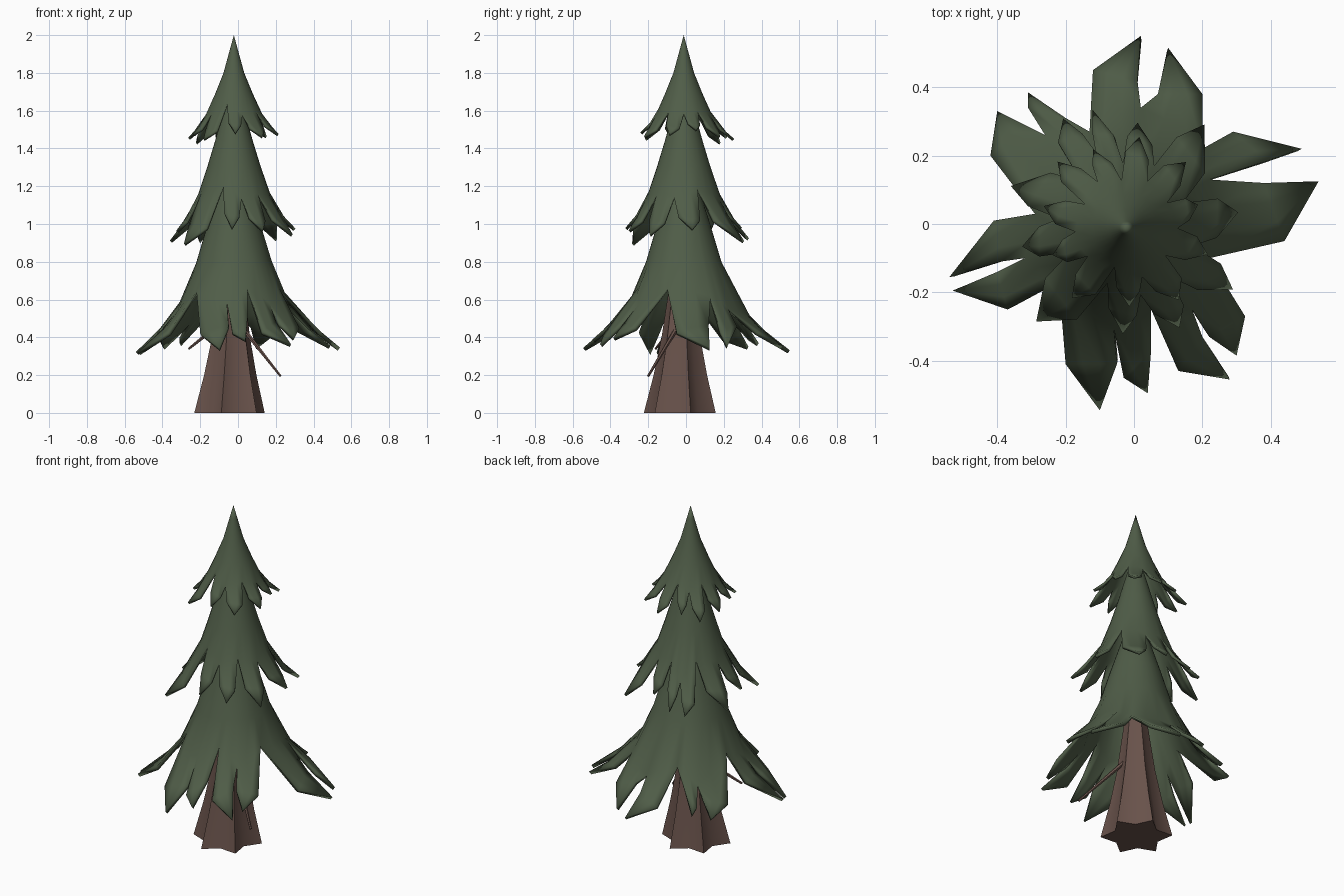
import bpy, bmesh
from math import cos, sin, radians, atan2, hypot, pi
from mathutils import Vector

if "Cube" in bpy.data.objects:
    bpy.data.objects.remove(bpy.data.objects["Cube"])

AX, AY = -0.022, -0.012   # axis of the foliage


def material(name, rgb):
    m = bpy.data.materials.new(name)
    m.diffuse_color = (*rgb, 1)
    m.use_nodes = True
    m.node_tree.nodes["Principled BSDF"].inputs["Base Color"].default_value = m.diffuse_color
    return m


GREEN = material("needles", (0.08, 0.11, 0.065))
BROWN = material("bark", (0.14, 0.085, 0.07))


def finish(name, bm, mat, angle=40):
    bmesh.ops.recalc_face_normals(bm, faces=bm.faces)
    me = bpy.data.meshes.new(name)
    bm.to_mesh(me)
    bm.free()
    ob = bpy.data.objects.new(name, me)
    bpy.context.collection.objects.link(ob)
    me.materials.append(mat)
    bpy.ops.object.select_all(action='DESELECT')
    ob.select_set(True)
    bpy.context.view_layer.objects.active = ob
    bpy.ops.object.shade_smooth_by_angle(angle=radians(angle))
    return ob


def height(profile, r):
    for (r0, z0), (r1, z1) in zip(profile, profile[1:]):
        if r <= r1 or (r1, z1) == profile[-1]:
            return z0 + (z1 - z0) * (r - r0) / (r1 - r0)


def tier(name, profile, rings, leaves, thick):
    """Cone whose hem is cut into leaves: (notch, first side, tip, second side)."""
    bm = bmesh.new()

    def vert(p):
        r = hypot(p[0] - AX, p[1] - AY)
        return bm.verts.new((p[0], p[1], height(profile, r) + 0.05 * p[0] * min(1, r / 0.3)))

    def polar(a, r):
        return (AX + r * cos(a), AY + r * sin(a))

    n = len(leaves)
    hem, hem_angle, leaf_mid = [], [], []
    for i, lf in enumerate(leaves):
        nx = leaves[(i + 1) % n][0]
        p = lf[0]
        a0, a1 = (atan2(q[1] - AY, q[0] - AX) for q in (p, nx))
        if a1 < a0:
            a1 += 2 * pi
        rm = (hypot(p[0] - AX, p[1] - AY) + hypot(nx[0] - AX, nx[1] - AY)) / 2
        for t in (0, 1 / 3, 2 / 3):
            a = a0 + (a1 - a0) * t
            hem.append(vert(p) if t == 0 else vert(polar(a, rm)))
            hem_angle.append(a)
    m = len(hem)
    # leaves below the hem
    for i, (_, s0, tip, s1) in enumerate(leaves):
        h = [hem[(3 * i + k) % m] for k in range(4)]
        s0, s1 = Vector(s0), Vector(s1)
        row = [vert(s0.lerp(s1, k / 3)) for k in range(4)]
        t = vert(tip)
        for k in range(3):
            bm.faces.new((h[k], h[k + 1], row[k + 1], row[k]))
            bm.faces.new((row[k], row[k + 1], t))
    # cone above the hem
    below = hem
    for r in rings:
        ring = [vert(polar(a, r)) for a in hem_angle]
        for k in range(m):
            j = (k + 1) % m
            bm.faces.new((below[k], below[j], ring[j], ring[k]))
        below = ring
    top = vert((AX, AY))
    for k in range(m):
        bm.faces.new((below[k], below[(k + 1) % m], top))
    ob = finish(name, bm, GREEN)
    sol = ob.modifiers.new("thickness", 'SOLIDIFY')
    sol.thickness = thick
    sol.offset = -1
    return ob


def polar_leaves(table):
    """Leaves from (notch angle, notch radius, tip angle, tip radius)."""
    out = []
    for i, (na, nr, ta, tr) in enumerate(table):
        nb = table[(i + 1) % len(table)][0]
        nb += 360 if nb < na else 0
        pts = [(na, nr), (ta + (na - ta) * 0.62, nr + (tr - nr) * 0.5),
               (ta, tr), (ta + (nb - ta) * 0.62, nr + (tr - nr) * 0.62)]
        out.append([(AX + r * cos(radians(a)), AY + r * sin(radians(a))) for a, r in pts])
    return out


# lower foliage
low = [
    ((.22, -.10), (.44, -.05), (.54, .125), (.38, .12)),
    ((.22, .13), (.39, .185), (.49, .22), (.29, .27)),
    ((.20, .22), (.20, .38), (.10, .515), (.07, .38)),
    ((.02, .34), (.01, .42), (.02, .55), (-.12, .45)),
    ((-.13, .27), (-.20, .31), (-.31, .385), (-.31, .34)),
    ((-.26, .26), (-.32, .29), (-.40, .33), (-.42, .20)),
    ((-.29, .03), (-.41, .01), (-.54, -.155), (-.39, -.11)),
    ((-.32, -.10), (-.40, -.14), (-.53, -.195), (-.37, -.25)),
    ((-.22, -.17), (-.20, -.41), (-.10, -.545), (-.05, -.41)),
    ((-.06, -.30), (-.03, -.45), (.04, -.495), (.05, -.37)),
    ((.05, -.25), (.13, -.43), (.28, -.455), (.20, -.33)),
    ((.17, -.25), (.22, -.33), (.30, -.385), (.325, -.27)),
]
tier("lower_foliage",
     [(0, 1.35), (.07, 1.22), (.14, 1.0), (.20, .80), (.25, .66), (.31, .56), (.38, .48), (.47, .40), (.57, .325)],
     (.20, .14, .07), low, .02)

# middle foliage
mid = [(-48, .19, -30, .36), (-15, .20, 8, .33), (24, .18, 53, .38), (66, .20, 84, .31),
       (93, .19, 106, .36), (112, .24, 120, .37), (134, .19, 160, .36), (172, .20, 190, .31),
       (203, .18, 226, .38), (251, .17, 268, .31), (282, .20, 298, .33)]
tier("middle_foliage", [(0, 1.75), (.05, 1.62), (.10, 1.44), (.17, 1.21), (.22, 1.09), (.28, 1.01), (.37, .92)],
     (.14, .10, .05), polar_leaves(mid), .016)

# top foliage
tip = [(-35, .14, -18, .25), (0, .15, 18, .22), (32, .14, 48, .26), (66, .15, 82, .27),
       (96, .14, 113, .25), (122, .16, 136, .28), (150, .14, 165, .25), (184, .15, 200, .23),
       (216, .14, 232, .26), (253, .12, 272, .23), (288, .15, 306, .26)]
tier("top_foliage", [(0, 2.0), (.055, 1.80), (.12, 1.64), (.16, 1.56), (.20, 1.51), (.27, 1.45)],
     (.10, .055, .02), polar_leaves(tip), .014)

# trunk: star-shaped foot, tapering up inside the foliage
bm = bmesh.new()
N = 12
rings = []
for z, ro, ri in ((0, .195, .13), (.2, .145, .105), (.4, .105, .082), (.65, .07, .06), (1.0, .02, .02)):
    cx, cy = -.045 + .02 * z, -.033 + .015 * z
    ring = []
    for k in range(N):
        a, r = 2 * pi * k / N + .3, (ri if k % 2 else ro)
        ring.append(bm.verts.new((cx + r * cos(a), cy + r * sin(a), z)))
    rings.append(ring)
for a, b in zip(rings, rings[1:]):
    for k in range(N):
        j = (k + 1) % N
        bm.faces.new((a[k], a[j], b[j], b[k]))
bm.faces.new(rings[0])
bm.faces.new(rings[-1])
finish("trunk", bm, BROWN, 50)


# bare twigs under the lowest branches
def twig(name, start, end, r=.013):
    a, b = Vector(start), Vector(end)
    bm = bmesh.new()
    bmesh.ops.create_cone(bm, cap_ends=True, segments=6, radius1=r, radius2=r * .5, depth=(b - a).length)
    q = (b - a).to_track_quat('Z', 'Y')
    for v in bm.verts:
        v.co = q @ v.co + (a + b) / 2
    finish(name, bm, BROWN)


twig("right_twig", (.0, -.03, .48), (.225, -.20, .195))
twig("left_twig", (-.06, -.03, .50), (-.26, -.16, .34))
